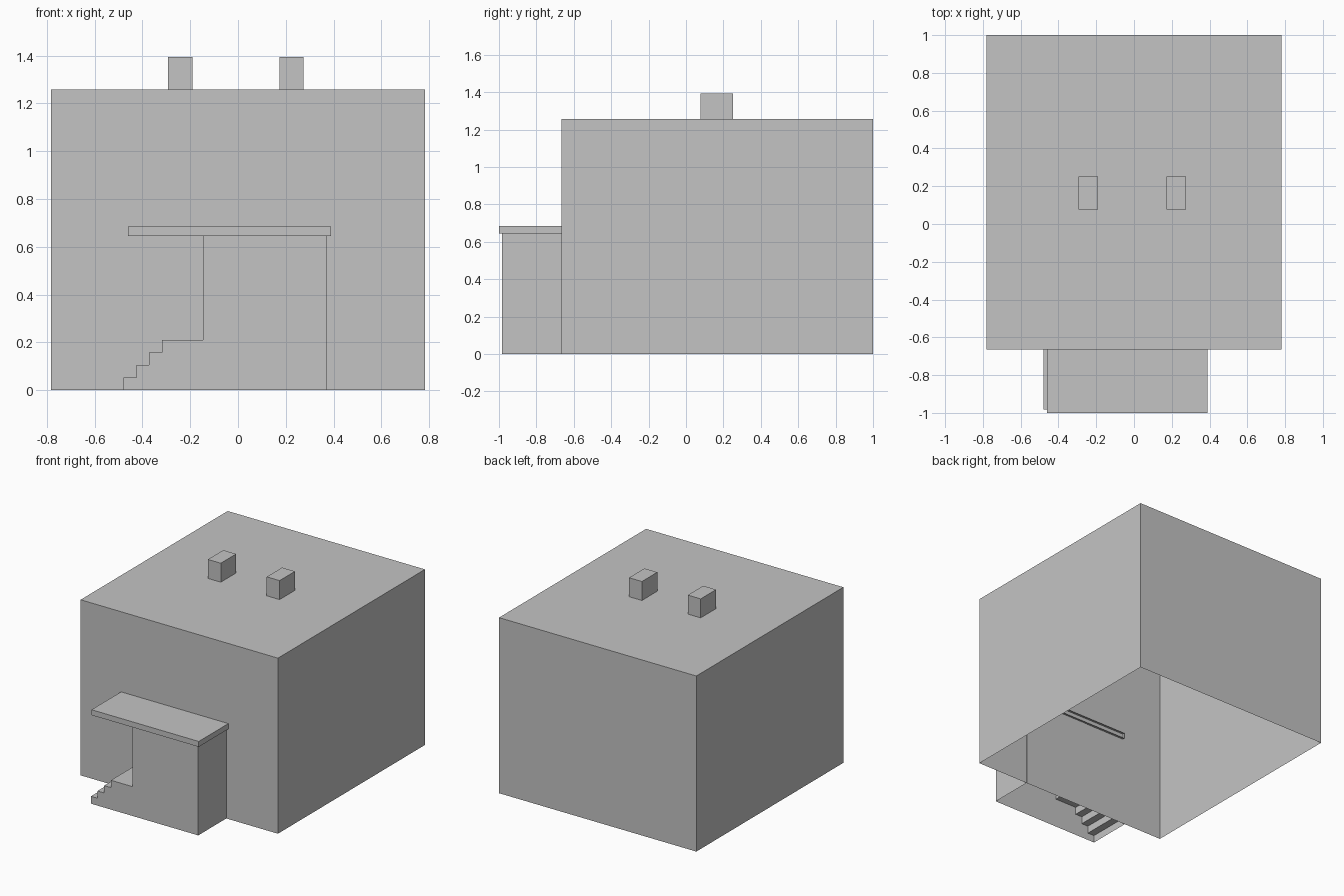
import bpy
import bmesh

cube = bpy.data.objects.get("Cube")
if cube:
    bpy.data.objects.remove(cube, do_unlink=True)

grey = bpy.data.materials.new("plain grey")
grey.use_nodes = True
colour = (0.55, 0.55, 0.55, 1)
grey.diffuse_color = colour
grey.node_tree.nodes["Principled BSDF"].inputs["Base Color"].default_value = colour


def extrude_profile(name, profile, front, back, open_side):
    """Extrude an x-z outline along y, leaving faces on one side open."""
    bm = bmesh.new()
    face = bm.faces.new([bm.verts.new((x, front, z)) for x, z in profile])
    result = bmesh.ops.extrude_face_region(bm, geom=[face], use_keep_orig=True)
    moved = [v for v in result["geom"] if isinstance(v, bmesh.types.BMVert)]
    bmesh.ops.translate(bm, verts=moved, vec=(0, back - front, 0))
    bmesh.ops.recalc_face_normals(bm, faces=bm.faces[:])
    bm.normal_update()
    unwanted = [f for f in bm.faces
                if (open_side == "bottom" and f.normal.z < -0.9
                    and f.calc_center_median().z < 0.001)
                or (open_side == "back" and f.normal.y > 0.9)]
    bmesh.ops.delete(bm, geom=unwanted, context="FACES_ONLY")
    mesh = bpy.data.meshes.new(name)
    bm.to_mesh(mesh)
    bm.free()
    mesh.materials.append(grey)
    obj = bpy.data.objects.new(name, mesh)
    bpy.context.collection.objects.link(obj)
    return obj


def rectangle(x0, x1, z0, z1):
    return [(x0, z0), (x1, z0), (x1, z1), (x0, z1)]


# Main block, open underneath
wall_front = -0.665
roof = 1.258
extrude_profile("main_building", rectangle(-0.782, 0.782, 0, roof),
                wall_front, 1.0, "bottom")

# Porch with four steps rising to a landing
step_width, step_height = 0.053, 0.0525
start = -0.478
outline = [(0.373, 0), (start, 0)]
for i in range(4):
    x = start + i * step_width
    outline += [(x, i * step_height), (x, (i + 1) * step_height)]
outline.remove((start, 0))
outline += [(-0.147, 4 * step_height), (-0.147, 0.645), (0.373, 0.645)]
extrude_profile("porch_and_steps", outline, -0.983, wall_front + 0.002, "bottom")

# Flat porch canopy, set slightly into the wall
extrude_profile("porch_canopy", rectangle(-0.461, 0.389, 0.645, 0.684),
                -1.0, wall_front + 0.016, "back")

# Roof chimneys
for side, x in (("right", -0.242), ("left", 0.224)):
    extrude_profile("chimney_" + side,
                    rectangle(x - 0.051, x + 0.051, roof - 0.002, 1.394),
                    0.078, 0.252, "none")
